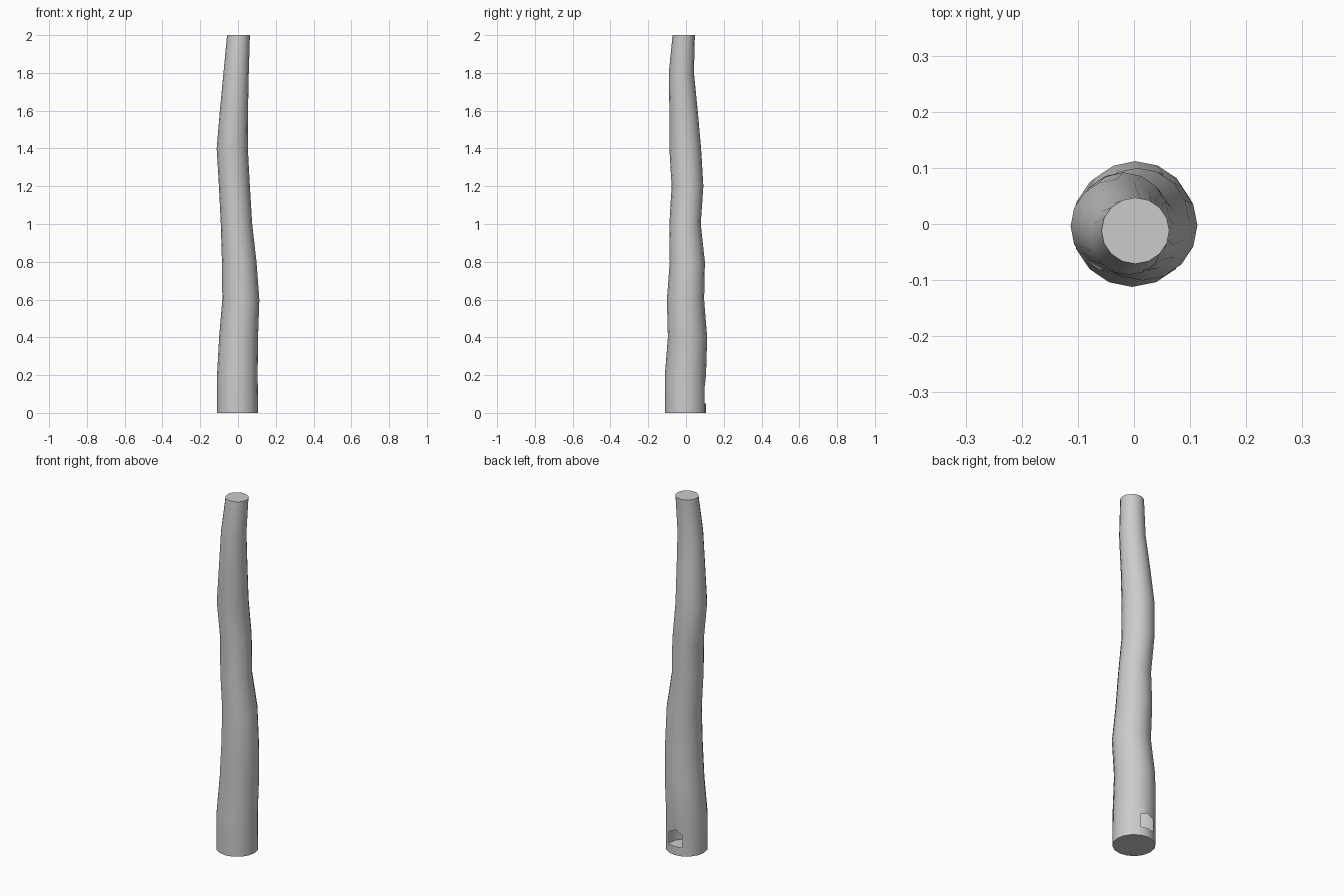
import bpy, bmesh, math

if "Cube" in bpy.data.objects:
    bpy.data.objects.remove(bpy.data.objects["Cube"])

SIDES = 16
# ring: height, x min, x max, y min, y max
RINGS = [
    (0.00, -0.111, 0.106, -0.112, 0.105),
    (0.05, -0.111, 0.106, -0.112, 0.105),
    (0.12, -0.111, 0.105, -0.112, 0.105),
    (0.20, -0.111, 0.104, -0.112, 0.106),
    (0.40, -0.100, 0.106, -0.096, 0.112),
    (0.60, -0.083, 0.113, -0.101, 0.096),
    (0.80, -0.085, 0.098, -0.086, 0.100),
    (1.00, -0.091, 0.075, -0.088, 0.078),
    (1.20, -0.101, 0.063, -0.076, 0.092),
    (1.40, -0.113, 0.052, -0.088, 0.080),
    (1.60, -0.096, 0.053, -0.088, 0.062),
    (1.80, -0.077, 0.057, -0.091, 0.042),
    (2.00, -0.058, 0.063, -0.071, 0.047),
]

bm = bmesh.new()

# crooked trunk rings
rings = []
for z, x0, x1, y0, y1 in RINGS:
    cx, cy, rx, ry = (x0 + x1) / 2, (y0 + y1) / 2, (x1 - x0) / 2, (y1 - y0) / 2
    rings.append([bm.verts.new((cx + rx * math.cos(a), cy + ry * math.sin(a), z))
                  for a in (2 * math.pi * i / SIDES for i in range(SIDES))])

# walls, leaving the small hollow open at the back of the base
back = SIDES // 4
for r in range(len(rings) - 1):
    for i in range(SIDES):
        if r == 1 and i in (back - 1, back):
            continue
        j = (i + 1) % SIDES
        bm.faces.new((rings[r][i], rings[r][j], rings[r + 1][j], rings[r + 1][i]))

# peaked, slightly dented top of the hollow
peak = rings[2][back]
peak.co.z += 0.02
peak.co.y -= 0.008

# closed ends, with a thin rim on the cut top
bottom = bm.faces.new(list(reversed(rings[0])))
top = bm.faces.new(rings[-1])
bmesh.ops.inset_region(bm, faces=[top], thickness=0.004, depth=0)

mesh = bpy.data.meshes.new("trunk")
bm.to_mesh(mesh)
bm.free()
trunk = bpy.data.objects.new("trunk", mesh)
bpy.context.collection.objects.link(trunk)

# smooth bark, crisp cut ends
bpy.context.view_layer.objects.active = trunk
trunk.select_set(True)
bpy.ops.object.shade_smooth_by_angle(angle=math.radians(35))
